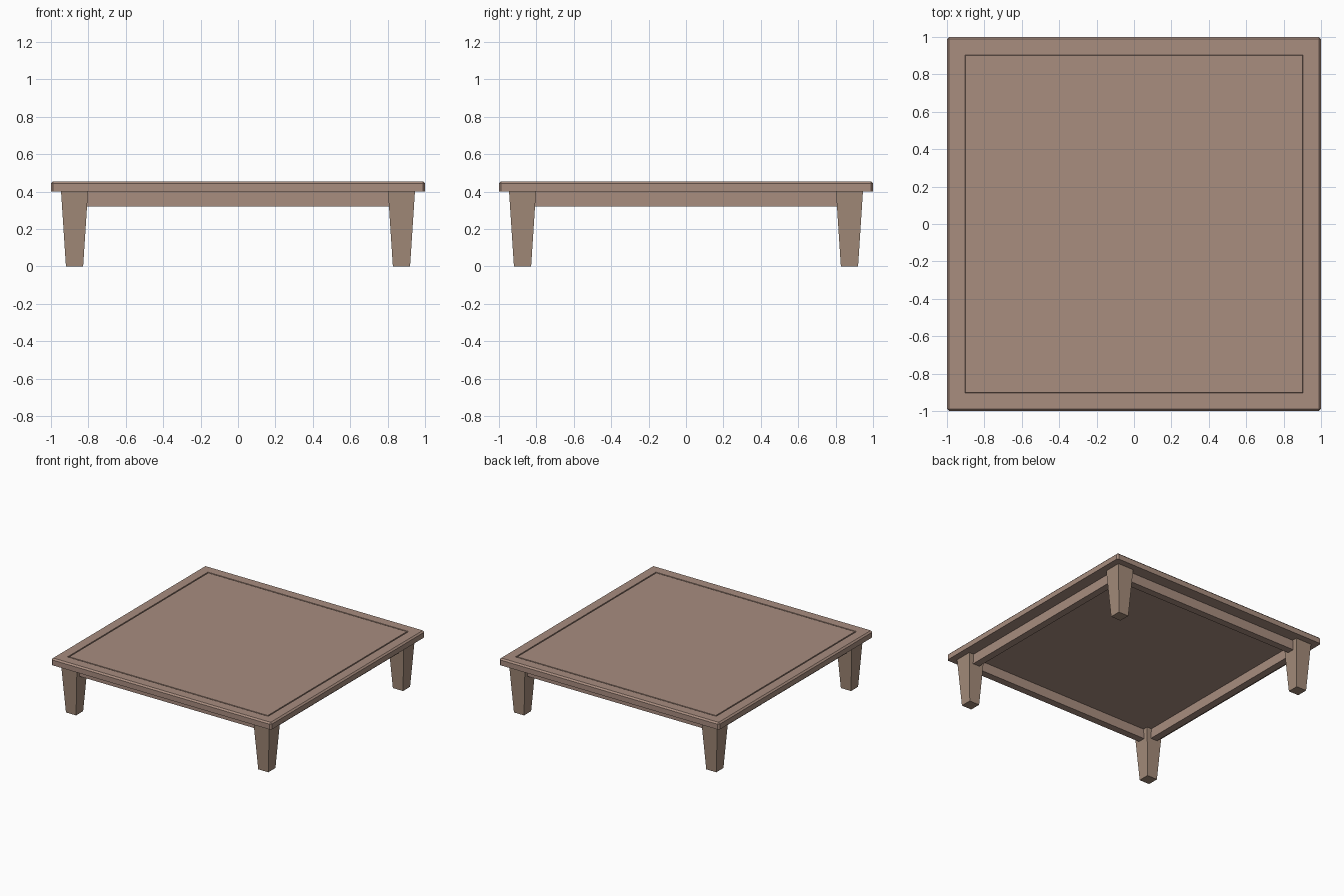
import bpy, bmesh

if "Cube" in bpy.data.objects:
    bpy.data.objects.remove(bpy.data.objects["Cube"])


def material(name, rgb):
    m = bpy.data.materials.new(name)
    m.diffuse_color = (*rgb, 1.0)
    m.use_nodes = True
    m.node_tree.nodes["Principled BSDF"].inputs["Base Color"].default_value = m.diffuse_color
    return m


TOP_WOOD = material("warm_brown_wood", (0.392, 0.266, 0.212))
LEG_WOOD = material("tan_brown_wood", (0.366, 0.258, 0.191))


def finish(bm, name, mat):
    bmesh.ops.recalc_face_normals(bm, faces=bm.faces[:])
    mesh = bpy.data.meshes.new(name)
    bm.to_mesh(mesh)
    bm.free()
    mesh.materials.append(mat)
    obj = bpy.data.objects.new(name, mesh)
    bpy.context.collection.objects.link(obj)
    return obj


def box(lo, hi):
    bm = bmesh.new()
    bmesh.ops.create_cube(bm, size=1.0)
    for v in bm.verts:
        v.co = [lo[i] + (v.co[i] + 0.5) * (hi[i] - lo[i]) for i in range(3)]
    return bm


# Tabletop: upper and corner edges chamfered, bottom edges left sharp
bm = box((-1, -1, 0.40), (1, 1, 0.455))
edges = [e for e in bm.edges if max(v.co.z for v in e.verts) > 0.45]
bmesh.ops.bevel(bm, geom=edges, offset=0.012, segments=1, affect='EDGES')

# Thin groove framing the centre panel
bm.normal_update()
top = [max(bm.faces, key=lambda f: f.calc_center_median().z)]
for thickness, depth in ((0.076, 0), (0.001, -0.006), (0.008, 0), (0.001, 0.006)):
    bmesh.ops.inset_individual(bm, faces=top, thickness=thickness, depth=depth,
                               use_even_offset=True)
finish(bm, "tabletop", TOP_WOOD)

# Tapered square legs
C = 0.874
for sx, x_name in ((-1, "left"), (1, "right")):
    for sy, y_name in ((-1, "front"), (1, "back")):
        bm = box((-1, -1, 0), (1, 1, 0.40))
        for v in bm.verts:
            half = 0.072 if v.co.z > 0.2 else 0.046
            v.co.x = sx * C + v.co.x * half
            v.co.y = sy * C + v.co.y * half
        finish(bm, f"{y_name}_{x_name}_leg", LEG_WOOD)

# Apron rails between the legs
T, L = 0.03, 0.81
for s, x_name, y_name in ((-1, "left", "front"), (1, "right", "back")):
    finish(box((-L, s * C - T, 0.32), (L, s * C + T, 0.40)), f"{y_name}_apron", TOP_WOOD)
    finish(box((s * C - T, -L, 0.32), (s * C + T, L, 0.40)), f"{x_name}_apron", TOP_WOOD)
